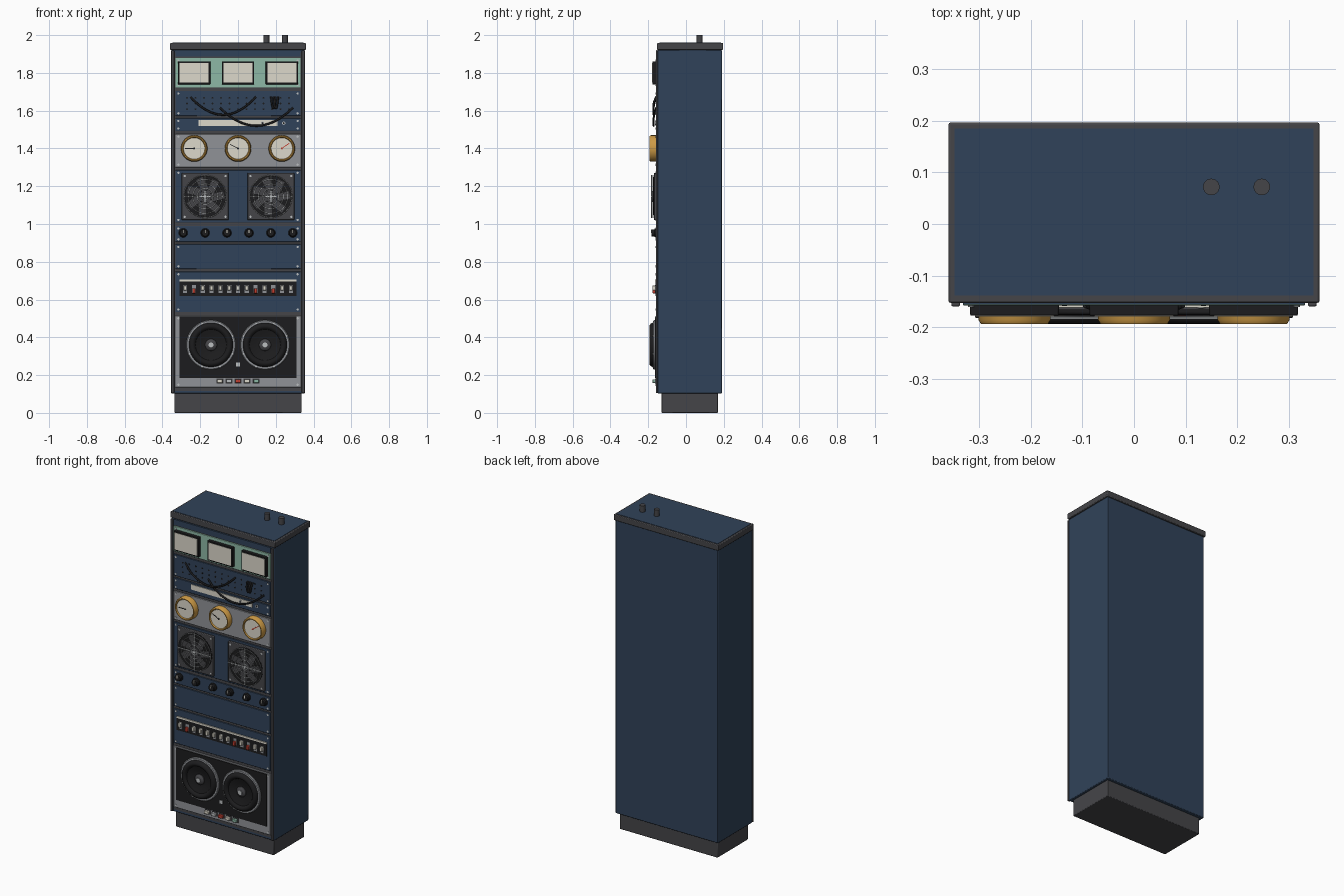
import bpy, bmesh, math
from mathutils import Matrix

cube = bpy.data.objects.get("Cube")
if cube:
    bpy.data.objects.remove(cube, do_unlink=True)


def material(name, r, g, b):
    m = bpy.data.materials.new(name)
    m.use_nodes = True
    m.diffuse_color = (r, g, b, 1)
    m.node_tree.nodes["Principled BSDF"].inputs["Base Color"].default_value = (r, g, b, 1)
    return m


BLUE = material("cabinet_blue", .03, .055, .1)
CHARCOAL = material("charcoal", .06, .06, .066)
MINT = material("mint", .27, .48, .38)
CREAM = material("cream", .72, .69, .6)
BLACK = material("black", .012, .012, .013)
GOLD = material("brass", .6, .32, .06)
GREY = material("panel_grey", .28, .29, .31)
RED = material("red", .55, .05, .03)
STEEL = material("steel", .5, .52, .53)

FACE = .15          # distance of the cabinet face in front of the centre
PANEL = .158        # distance of the panel faces
meshes = []


def finish(name, bm, mat, bevel=0):
    bmesh.ops.recalc_face_normals(bm, faces=bm.faces)
    me = bpy.data.meshes.new(name)
    bm.to_mesh(me)
    bm.free()
    me.materials.append(mat)
    ob = bpy.data.objects.new(name, me)
    bpy.context.collection.objects.link(ob)
    if bevel:
        mod = ob.modifiers.new("Bevel", "BEVEL")
        mod.width, mod.segments = bevel, 2
    meshes.append(ob)
    return ob


def box(name, mat, centre, size, bevel=0):
    bm = bmesh.new()
    bmesh.ops.create_cube(bm, size=1, matrix=Matrix.Diagonal((*size, 1)))
    ob = finish(name, bm, mat, bevel)
    ob.location = centre
    return ob


def plate(name, mat, x, z, w, h, front, back=FACE, bevel=0, turn=0):
    """Block on the cabinet face, reaching from back to front."""
    ob = box(name, mat, (x, -(front + back) / 2, z), (w, front - back, h), bevel)
    ob.rotation_euler.y = -turn
    return ob


def lathe(name, mat, x, z, profile, sides=40, base=FACE, upright=None):
    """Turned part; profile is (radius, height), axis forward or upright."""
    bm = bmesh.new()
    rings = []
    for i in range(sides):
        a = math.tau * i / sides
        rings.append([bm.verts.new((r * math.cos(a), r * math.sin(a), h)) for r, h in profile])
    for i, ring in enumerate(rings):
        after = rings[(i + 1) % sides]
        for j in range(len(profile) - 1):
            bm.faces.new((ring[j], after[j], after[j + 1], ring[j + 1]))
    bmesh.ops.remove_doubles(bm, verts=bm.verts, dist=1e-5)
    bmesh.ops.dissolve_degenerate(bm, edges=bm.edges, dist=1e-6)
    ob = finish(name, bm, mat)
    if upright is None:
        ob.location = (x, -base, z)
        ob.rotation_euler.x = math.pi / 2
    else:
        ob.location = (x, upright, z)
    return ob


def disc(name, mat, x, z, r, h, sides=40, **kw):
    return lathe(name, mat, x, z, [(0, 0), (r, 0), (r, h), (0, h)], sides, **kw)


def torus(name, mat, x, z, r, wire, h, sides=40, steps=8):
    ring = [math.tau * i / steps for i in range(steps + 1)]
    return lathe(name, mat, x, z,
                 [(r + wire * math.cos(a), h + wire * math.sin(a)) for a in ring], sides)


# Cabinet shell
box("cabinet_body", BLUE, (0, .02, 1.012), (.704, .34, 1.82), .004)
box("plinth", CHARCOAL, (0, .02, .053), (.672, .3, .106), .004)
box("top_cap", CHARCOAL, (0, .022, 1.94), (.72, .35, .036), .004)
box("top_inset", BLUE, (0, .023, 1.957), (.696, .324, .006))
for x in (.15, .248):
    disc("top_post", CHARCOAL, x, 1.95, .016, .05, 24, upright=.072)
for s in (-1, 1):
    plate("side_rail", CHARCOAL, s * .346, 1.012, .017, 1.815, .16, bevel=.003)

# Rack panels with corner screws: name, colour, bottom, top
panels = [("meter_panel", MINT, 1.722, 1.88), ("patch_panel", BLUE, 1.572, 1.705),
          ("drawer_panel", BLUE, 1.492, 1.56), ("gauge_panel", GREY, 1.3, 1.476),
          ("fan_panel", BLUE, 1.008, 1.285), ("knob_panel", BLUE, .905, .99),
          ("blank_panel", BLUE, .762, .893), ("switch_panel", BLUE, .533, .748),
          ("speaker_panel", GREY, .135, .515)]
plate("panel_backing", CHARCOAL, 0, 1.012, .67, 1.79, .1505)
plate("header_panel", BLUE, 0, 1.903, .664, .034, .156)
for name, mat, low, high in panels:
    plate(name, mat, 0, (low + high) / 2, .664, high - low, PANEL, bevel=.002)
    for x in (-.316, .316):
        for z in (low + .014, high - .014):
            disc("screw", STEEL, x, z, .006, .011, 10)

# Three screen meters
for x in (-.232, 0, .232):
    plate("meter_frame", BLACK, x, 1.8, .172, .122, .178, bevel=.003)
    plate("meter_screen", CREAM, x, 1.8, .154, .104, .18)

# Patch sockets and hanging cables
for i in range(13):
    for z in (1.668, 1.638, 1.608):
        disc("socket", BLACK, (i - 6) * .045, z, .005, .0095, 8)


def cable(x0, x1, top, sag, sway=0):
    cu = bpy.data.curves.new("patch_cable", "CURVE")
    cu.dimensions = "3D"
    cu.bevel_depth, cu.bevel_resolution = .0055, 2
    cu.use_fill_caps = True
    sp = cu.splines.new("POLY")
    n = 24
    sp.points.add(n)
    for i, p in enumerate(sp.points):
        t = i / n
        arch = 4 * t * (1 - t)
        bow = min(1, arch * 2)
        p.co = (x0 + (x1 - x0) * t + sway * arch, -.158 - .013 * bow, top - sag * arch, 1)
    cu.materials.append(BLACK)
    bpy.context.collection.objects.link(bpy.data.objects.new("patch_cable", cu))


cable(-.252, .095, 1.673, .095)
cable(-.095, .29, 1.615, .095)
cable(.175, .2, 1.673, .06)
cable(.19, .212, 1.673, .06)

# Label strip and jacks
plate("label_strip", CREAM, 0, 1.534, .42, .032, .162)
for x in (.13, .242):
    disc("jack_ring", STEEL, x, 1.534, .009, .014, 16)
    disc("jack_hole", BLACK, x, 1.534, .005, .015, 12)

# Round gauges with needles
for x, angle, mat in ((-.232, 180, BLACK), (0, 153, BLACK), (.232, 35, RED)):
    lathe("gauge_bezel", GOLD, x, 1.4,
          [(0, 0), (.07, 0), (.07, .036), (.065, .044), (.06, .044), (.056, .036), (0, .036)], 48)
    disc("gauge_face", CREAM, x, 1.4, .0565, .0375)
    a = math.radians(angle)
    plate("needle", mat, x + .023 * math.cos(a), 1.4 + .023 * math.sin(a),
          .05, .004, .1895, .187, turn=a)
    disc("needle_pin", mat, x, 1.4, .005, .04, 12)

# Fans with blades and wire guards
for x in (-.174, .174):
    z = 1.146
    plate("fan_frame", CHARCOAL, x, z, .248, .25, .17, bevel=.004)
    disc("fan_well", BLACK, x, z, .114, .0215, 48)
    for i in range(7):
        a = math.tau * i / 7
        plate("fan_blade", CHARCOAL, x + .065 * math.cos(a), z + .065 * math.sin(a),
              .07, .038, .174, .171, turn=a + .25)
    disc("fan_hub", CHARCOAL, x, z, .03, .027, 24)
    for r in (.018, .042, .066, .09, .112):
        torus("guard_ring", STEEL, x, z, r, .0022, .03, 40, 6)
    for turn in (0, math.pi / 2):
        plate("guard_bar", STEEL, x, z, .228, .006, .184, .179, turn=turn)
    disc("guard_boss", STEEL, x, z, .009, .035, 16)
    for sx in (-1, 1):
        for sz in (-1, 1):
            disc("fan_bolt", STEEL, x + sx * .108, z + sz * .108, .006, .022, 10)

# Control knobs
for i in range(6):
    x = (i - 2.5) * .116
    lathe("knob", BLACK, x, .953,
          [(0, 0), (.024, 0), (.024, .014), (.019, .018), (.018, .032), (0, .033)], 24)
    plate("knob_pointer", CREAM, x, .962, .004, .02, .1845, .18)

# Switch row
plate("switch_recess", BLACK, 0, .658, .618, .076, .161)
plate("switch_trim", CREAM, 0, .701, .618, .01, .164)
for i in range(13):
    down = i in (1, 8, 10)
    x, z = (i - 6) * .0467, .646 if down else .661
    plate("switch_lever", RED if down else CREAM, x, z, .017, .026, .178, bevel=.003)
    plate("switch_base", GREY, x, .655, .022, .042, .164)

# Twin speakers
plate("speaker_baffle", BLACK, 0, .347, .622, .324, .163)
for x in (-.143, .143):
    z = .36
    lathe("speaker_ring", GREY, x, z,
          [(0, 0), (.131, 0), (.131, .02), (.127, .024), (.117, .024), (.115, .018), (0, .018)], 56)
    lathe("speaker_cone", BLACK, x, z,
          [(0, .01), (.117, .01), (.117, .026), (.112, .037), (.104, .043), (.096, .044),
           (.088, .04), (.082, .031), (.05, .021), (.034, .019), (0, .019)], 56)
    lathe("dust_cap", CHARCOAL, x, z,
          [(0, .015), (.032, .015), (.031, .024), (.024, .031), (.012, .034), (0, .035)], 32)
    disc("cap_centre", STEEL, x, z, .013, .037, 20)
    for i in range(8):
        a = math.tau * (i + .5) / 8
        disc("ring_bolt", STEEL, x + .124 * math.cos(a), z + .124 * math.sin(a), .005, .027, 8)
plate("baffle_badge", STEEL, 0, .256, .02, .02, .167)

# Push buttons
for i, mat in enumerate((CREAM, STEEL, RED, CREAM, MINT)):
    x = (i - 2) * .048
    plate("button_bezel", CHARCOAL, x, .168, .036, .026, .163)
    plate("push_button", mat, x, .168, .028, .019, .177, bevel=.003)

# Smooth the round parts, keep edges sharp
bpy.ops.object.select_all(action="DESELECT")
for ob in meshes:
    ob.select_set(True)
bpy.context.view_layer.objects.active = meshes[0]
bpy.ops.object.shade_smooth_by_angle(angle=math.radians(35))
